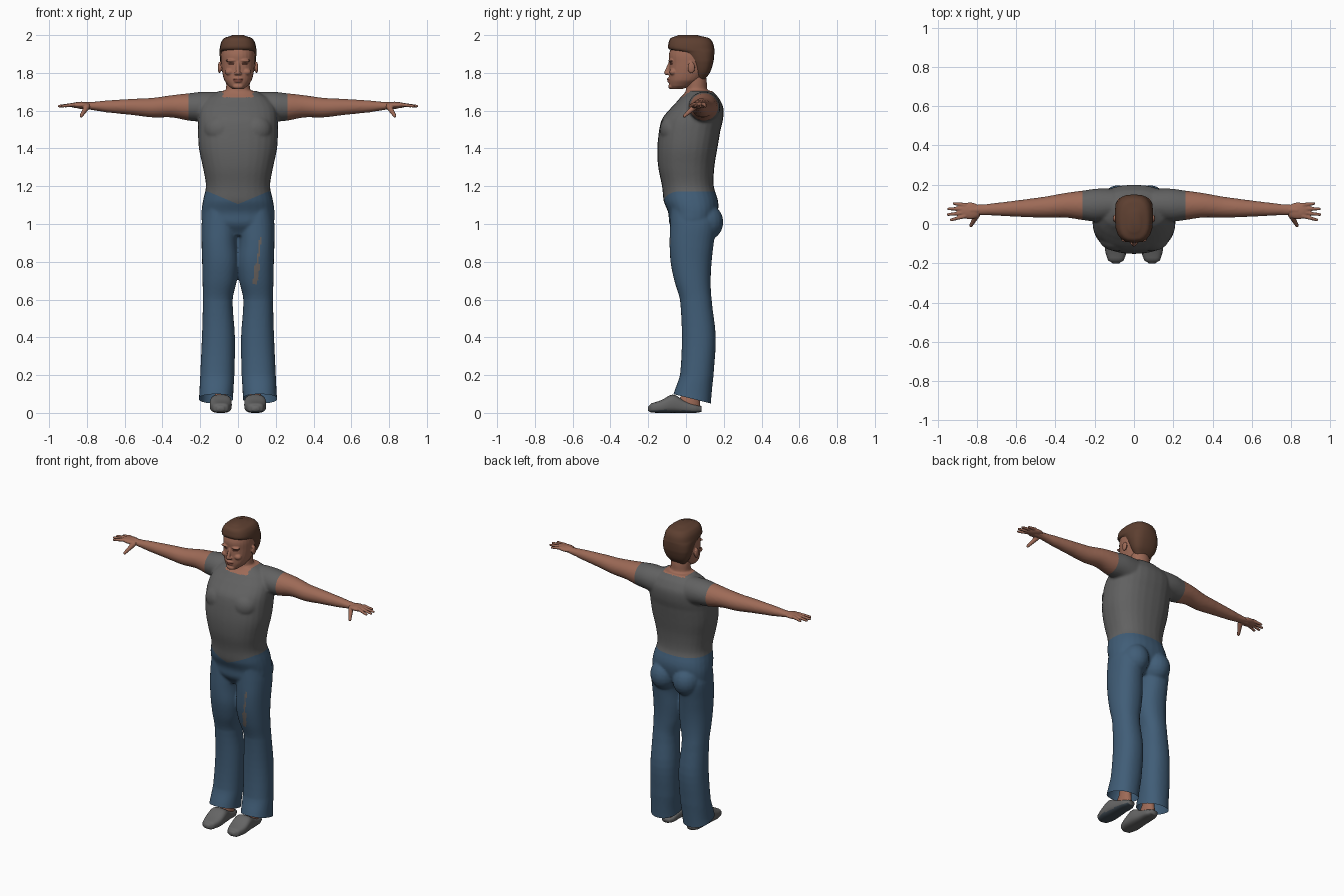
import bpy, bmesh, math
from mathutils import Vector, Matrix

if "Cube" in bpy.data.objects:
    bpy.data.objects.remove(bpy.data.objects["Cube"], do_unlink=True)


def material(name, r, g, b):
    m = bpy.data.materials.new(name)
    m.use_nodes = True
    m.diffuse_color = (r, g, b, 1)
    bsdf = m.node_tree.nodes["Principled BSDF"]
    bsdf.inputs["Base Color"].default_value = (r, g, b, 1)
    bsdf.inputs["Roughness"].default_value = 0.8
    return m


skin = material("skin", .34, .145, .095)
shirt = material("grey_shirt", .12, .12, .12)
denim = material("blue_denim", .052, .11, .185)
worn = material("worn_denim", .15, .13, .12)
hair_brown = material("brown_hair", .11, .05, .03)
shoe_grey = material("shoe_grey", .13, .13, .13)
sole_dark = material("dark_sole", .055, .075, .095)
eye_dark = material("dark_eye", .08, .03, .02)
lip = material("lip", .24, .08, .055)

X, Y, Z = 0, 1, 2


def spline(rows, steps=4):
    """Catmull-Rom interpolation of the cross-section rows."""
    out = []
    for i in range(len(rows) - 1):
        p, q, r, s = (rows[max(0, min(len(rows) - 1, i + k))] for k in (-1, 0, 1, 2))
        for t in (j / steps for j in range(steps)):
            out.append([b + t * (c - a + t * (2*a - 5*b + 4*c - d + t * (3*(b - c) + d - a))) / 2
                        if k else b + t * (c - b)
                        for k, (a, b, c, d) in enumerate(zip(p, q, r, s))])
    return out + [list(rows[-1])]


def loft(bm, axis, rows, power=1.0, sides=28):
    """Closed loft; each row is position, then low/high bounds on the two other axes."""
    rings = []
    for h, a0, a1, b0, b1 in spline(rows):
        ring = []
        for k in range(sides):
            t = math.tau * k / sides
            c, s = (math.copysign(abs(v) ** power, v) for v in (math.cos(t), math.sin(t)))
            co = [(a0 + a1) / 2 + c * (a1 - a0) / 2, (b0 + b1) / 2 + s * (b1 - b0) / 2]
            co.insert(axis, h)
            ring.append(bm.verts.new(co))
        rings.append(ring)
    for lo, hi in zip(rings, rings[1:]):
        for k in range(sides):
            n = (k + 1) % sides
            bm.faces.new((lo[k], lo[n], hi[n], hi[k]))
    bm.faces.new(rings[0])
    bm.faces.new(rings[-1])


def centred(rows):
    return [(z, -w, w, y0, y1) for z, w, y0, y1 in rows]


def ball(bm, loc, size):
    m = Matrix.Translation(loc) @ Matrix.Diagonal((*size, 1))
    bmesh.ops.create_uvsphere(bm, u_segments=20, v_segments=12, radius=1, matrix=m)


def rod(bm, a, b, r1, r2):
    a, b = Vector(a), Vector(b)
    turn = (b - a).to_track_quat('Z', 'Y').to_matrix().to_4x4()
    bmesh.ops.create_cone(bm, cap_ends=True, segments=14, radius1=r1, radius2=r2,
                          depth=(b - a).length, matrix=Matrix.Translation((a + b) / 2) @ turn)
    ball(bm, a, (r1,) * 3)
    ball(bm, b, (r2,) * 3)


def mirror(bm):
    copy = bmesh.ops.duplicate(bm, geom=bm.verts[:] + bm.edges[:] + bm.faces[:])["geom"]
    for v in copy:
        if isinstance(v, bmesh.types.BMVert):
            v.co.x *= -1


def build(name, bm, mats, rule=None, voxel=0, smooth=3, cuts=()):
    """Fuse the volumes, cut along planes, colour faces by rule."""
    bmesh.ops.recalc_face_normals(bm, faces=bm.faces[:])
    mesh = bpy.data.meshes.new(name)
    bm.to_mesh(mesh)
    ob = bpy.data.objects.new(name, mesh)
    bpy.context.collection.objects.link(ob)
    if voxel:
        mod = ob.modifiers.new("fuse", 'REMESH')
        mod.mode, mod.voxel_size = 'VOXEL', voxel
        mod = ob.modifiers.new("soften", 'SMOOTH')
        mod.factor, mod.iterations = 0.5, smooth
        graph = bpy.context.evaluated_depsgraph_get()
        mesh = bpy.data.meshes.new_from_object(ob.evaluated_get(graph))
        ob.modifiers.clear()
        ob.data = mesh
    bm.clear()
    bm.from_mesh(mesh)
    for co, no, clear in cuts:
        bmesh.ops.bisect_plane(bm, geom=bm.verts[:] + bm.edges[:] + bm.faces[:], dist=1e-5,
                               plane_co=co, plane_no=no, clear_inner=clear)
    mesh.materials.clear()
    for m in mats:
        mesh.materials.append(m)
    bm.normal_update()
    for f in bm.faces:
        f.smooth = True
        f.material_index = mats.index(rule(f.calc_center_median(), f.normal)) if rule else 0
    bm.to_mesh(mesh)
    bm.free()
    return ob


# Body: legs, arms, chest and buttocks on one side, mirrored, then the trunk and neck
bm = bmesh.new()
loft(bm, Z, [(.02, .025, .212, -.085, .13), (.1, .025, .205, -.066, .136),
             (.2, .019, .2, -.032, .146), (.4, .016, .191, -.022, .158),
             (.6, .028, .186, -.032, .136), (.7, .006, .188, -.062, .131),
             (.8, -.004, .19, -.082, .136), (.9, .003, .193, -.087, .147),
             (1, 0, .193, -.084, .16), (1.08, .02, .18, -.08, .13)], .9)
loft(bm, X, [(.1, .02, .18, 1.52, 1.7), (.19, .012, .18, 1.54, 1.7),
             (.26, .02, .17, 1.547, 1.692), (.35, .033, .158, 1.564, 1.682),
             (.45, .032, .14, 1.564, 1.668), (.55, .035, .126, 1.576, 1.663),
             (.7, .042, .108, 1.591, 1.654), (.78, .045, .1, 1.604, 1.646),
             (.83, .045, .1, 1.612, 1.643)])
ball(bm, (.082, .1, 1.01), (.088, .098, .1))
ball(bm, (.09, -.07, 1.5), (.09, .068, .08))
mirror(bm)
loft(bm, Z, centred([(.94, .12, -.05, .11), (1, .185, -.087, .15), (1.06, .193, -.094, .168),
                     (1.12, .186, -.118, .17), (1.2, .17, -.127, .147), (1.3, .186, -.147, .15),
                     (1.4, .207, -.152, .166), (1.5, .212, -.142, .183), (1.56, .21, -.125, .197),
                     (1.62, .2, -.075, .197), (1.67, .16, -.03, .172), (1.705, .1, 0, .14)]), .85)
loft(bm, Z, centred([(1.62, .085, -.01, .14), (1.7, .065, -.002, .114),
                     (1.76, .063, 0, .11), (1.82, .06, 0, .1)]))


def body_rule(c, n):
    x, y, z = c
    if abs(x) > .262 or (abs(x) < .08 and z > 1.675 + .17 * y):
        return skin
    if z < 1.172 and (y > 0 or z < 1.105 + .42 * abs(x)):
        frayed = .013 if .68 < z < .79 else .005
        if y < 0 and .68 < z < .93 and abs(x - .095 - .12 * (z - .73)) < frayed:
            return worn
        return denim
    return shirt


build("body", bm, [shirt, skin, denim, worn], body_rule, .008, 4, [
    ((.262, 0, 0), (1, 0, 0), False), ((-.262, 0, 0), (1, 0, 0), False),
    ((0, 0, 1.172), (0, 0, 1), False),
    ((0, 0, 1.105), (-.42, 0, 1), False), ((0, 0, 1.105), (.42, 0, 1), False),
    ((0, 0, .083), (0, .25, 1), True)])

# Hands: palm, four spread fingers and a lowered thumb
bm = bmesh.new()
ball(bm, (.835, .067, 1.629), (.058, .043, .017))
rod(bm, (.79, .072, 1.626), (.83, .07, 1.628), .02, .02)
for base, tip, reach in ((.097, .104, .915), (.078, .077, .943), (.058, .048, .946), (.04, .021, .93)):
    rod(bm, (.86, base, 1.633), (reach, tip, 1.624), .0105, .0075)
rod(bm, (.80, .045, 1.62), (.83, -.008, 1.572), .016, .009)
mirror(bm)
build("hands", bm, [skin], voxel=.004, smooth=2)

# Head: skull and jaw with nose, brows, lips and ears
bm = bmesh.new()
ball(bm, (.098, .028, 1.828), (.009, .02, .031))
ball(bm, (.036, -.08, 1.865), (.03, .014, .008))
ball(bm, (.045, -.068, 1.805), (.025, .02, .018))
ball(bm, (.011, -.096, 1.796), (.009, .011, .008))
mirror(bm)
loft(bm, Z, centred([(1.714, .03, -.076, -.02), (1.73, .05, -.086, .03), (1.76, .072, -.09, .08),
                     (1.8, .083, -.09, .11), (1.85, .089, -.088, .128), (1.9, .09, -.09, .135),
                     (1.95, .08, -.07, .12), (1.985, .045, -.03, .08)]), .9)
rod(bm, (0, -.083, 1.855), (0, -.104, 1.8), .009, .012)
ball(bm, (0, -.088, 1.768), (.026, .014, .007))
ball(bm, (0, -.086, 1.755), (.022, .014, .007))
ball(bm, (0, -.078, 1.728), (.028, .016, .015))


def face_rule(c, n):
    x, y, z = c
    if y < -.05 and ((abs(x) - .036) / .019) ** 2 + ((z - 1.848) / .007) ** 2 < 1:
        return eye_dark
    if y < -.06 and (x / .027) ** 2 + ((z - 1.761) / .011) ** 2 < 1:
        return lip
    return skin


build("head", bm, [skin, eye_dark, lip], face_rule, .004, 3)

# Hair: cap with a raised front hairline that falls to the nape
bm = bmesh.new()
loft(bm, Z, centred([(1.755, .045, .055, .095), (1.8, .076, .042, .126), (1.85, .092, .024, .143),
                     (1.88, .096, .002, .148), (1.908, .097, -.03, .15), (1.925, .097, -.09, .15),
                     (1.96, .09, -.092, .142), (1.985, .072, -.08, .12), (2, .03, -.04, .06)]),
     .75, 20)
build("hair", bm, [hair_brown])

# Slip-on shoes and the bare ankles inside the trouser hems
bm = bmesh.new()
loft(bm, Y, [(-.2, .075, .11, .01, .035), (-.185, .052, .132, .002, .05), (-.13, .035, .148, 0, .068),
             (-.07, .034, .148, 0, .097), (-.01, .045, .14, 0, .066), (.05, .05, .132, 0, .045),
             (.082, .065, .118, .005, .035)], .7)
mirror(bm)
build("shoes", bm, [shoe_grey, sole_dark],
      lambda c, n: sole_dark if n.z < -.6 and c.z < .02 else shoe_grey)

bm = bmesh.new()
loft(bm, Z, [(.025, .055, .127, -.05, .076), (.06, .056, .126, -.045, .074),
             (.1, .06, .122, -.02, .07), (.22, .058, .124, -.01, .08)])
mirror(bm)
build("ankles", bm, [skin])
